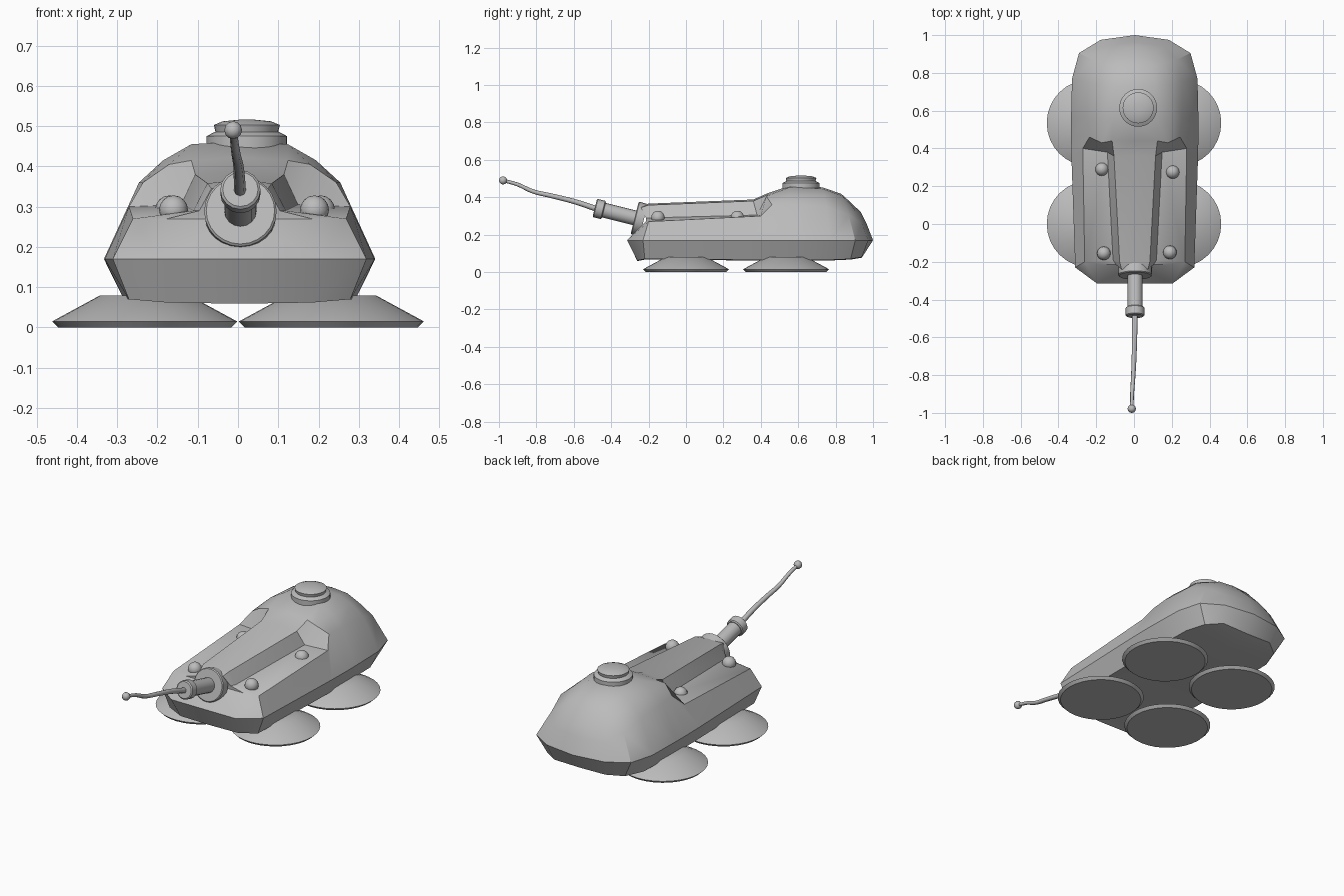
import bpy
import bmesh
import math
from mathutils import Vector

cube = bpy.data.objects.get("Cube")
if cube:
    bpy.data.objects.remove(cube, do_unlink=True)

grey = bpy.data.materials.new("plain_grey")
grey.use_nodes = True
grey.diffuse_color = (0.5, 0.5, 0.5, 1)
grey.node_tree.nodes["Principled BSDF"].inputs["Base Color"].default_value = grey.diffuse_color


def finish(obj, angle=30):
    """Give an object its material and smooth shading with sharp edges kept."""
    obj.data.materials.append(grey)
    bpy.ops.object.select_all(action="DESELECT")
    obj.select_set(True)
    bpy.context.view_layer.objects.active = obj
    bpy.ops.object.shade_smooth_by_angle(angle=math.radians(angle))
    return obj


def add_mesh(name, bm):
    bmesh.ops.recalc_face_normals(bm, faces=bm.faces)
    mesh = bpy.data.meshes.new(name)
    bm.to_mesh(mesh)
    bm.free()
    obj = bpy.data.objects.new(name, mesh)
    bpy.context.collection.objects.link(obj)
    return obj


def lathe(name, profile, location, axis=(0, 0, 1), sides=24):
    """Spin a closed (radius, height) profile around an axis."""
    bm = bmesh.new()
    rings = []
    for radius, height in profile:
        ring = []
        for i in range(sides):
            a = math.tau * i / sides
            ring.append(bm.verts.new((radius * math.cos(a), radius * math.sin(a), height)))
        rings.append(ring)
    for low, high in zip(rings, rings[1:]):
        for i in range(sides):
            j = (i + 1) % sides
            bm.faces.new((low[i], low[j], high[j], high[i]))
    bm.faces.new(rings[0])
    bm.faces.new(rings[-1])
    obj = add_mesh(name, bm)
    obj.location = location
    obj.rotation_euler = Vector(axis).to_track_quat("Z", "Y").to_euler()
    return finish(obj)


def ball(name, radius, location, segments=16):
    bpy.ops.mesh.primitive_uv_sphere_add(
        segments=segments, ring_count=segments // 2, radius=radius, location=location)
    obj = bpy.context.object
    obj.name = name
    return finish(obj, 40)


# Hull: lengthwise rails of the left half, nose to tail, skinned and mirrored
bottom = [(.18, -.26, .062), (.275, -.22, .07), (.285, .35, .065), (.285, .47, .065),
          (.285, .56, .065), (.28, .77, .065), (.24, .88, .07), (.16, .94, .08)]
belt = [(.2, -.315, .17), (.315, -.23, .17), (.335, .35, .17), (.337, .47, .17),
        (.337, .56, .17), (.332, .77, .17), (.295, .905, .17), (.18, .975, .17)]
shoulder = [(.18, -.215, .27), (.265, -.2, .27), (.275, .4, .3), (.24, .46, .36),
            (.25, .56, .36), (.25, .75, .35), (.225, .87, .305), (.15, .94, .26)]
deck = [(.1, -.215, .29), (.115, -.19, .29), (.145, .38, .305), (.175, .43, .405),
        (.19, .56, .415), (.18, .74, .41), (.155, .85, .365), (.11, .91, .32)]
ridge = [(.07, -.24, .345), (.08, -.2, .358), (.11, .36, .38), (.12, .44, .415),
         (.12, .56, .455), (.11, .73, .445), (.095, .83, .41), (.07, .88, .365)]
keel = [(0, y, z - .003) for x, y, z in bottom]
spine = [(0, y, z + .008) for x, y, z in ridge]

bm = bmesh.new()
rails = [[bm.verts.new(p) for p in rail]
         for rail in (keel, bottom, belt, shoulder, deck, ridge, spine)]
for lower, upper in zip(rails, rails[1:]):
    for i in range(len(lower) - 1):
        bm.faces.new((lower[i], lower[i + 1], upper[i + 1], upper[i]))
# Close nose and tail against the middle plane, with a bulging tail
for end, bulge in ((0, 0), (-1, .025)):
    edge = [rail[end] for rail in rails]
    middle = [edge[0]]
    for v in edge[2:5]:
        middle.append(bm.verts.new((0, v.co.y + bulge, v.co.z)))
    middle.append(edge[-1])
    bm.faces.new((edge[0], edge[1], edge[2], middle[1]))
    bm.faces.new((edge[2], edge[3], middle[2], middle[1]))
    bm.faces.new((edge[3], edge[4], middle[3], middle[2]))
    bm.faces.new((edge[4], edge[5], edge[6], middle[3]))
hull = add_mesh("hull", bm)
hull.location.x = .004
mirror = hull.modifiers.new("mirror", "MIRROR")
mirror.use_clip = True
finish(hull, 32)

# Four hover pads under the hull
pad = [(.215, 0), (.23, .015), (.11, .08)]
for side, x in (("left", .232), ("right", -.232)):
    lathe("front_pad_" + side, pad, (x, 0, 0), sides=32)
    lathe("rear_pad_" + side, pad, (x, .535, 0), sides=32)

# Roof hatch: collar, neck and domed lid
lathe("roof_hatch", [(.1, .43), (.1, .475), (.085, .483), (.078, .486), (.082, .503),
                     (.06, .512), (.02, .516)], (.022, .615, 0), sides=32)

# Knobs on the deck
for name, x, y in (("front_left", .19, -.15), ("front_right", -.16, -.155),
                   ("rear_left", .205, .275), ("rear_right", -.17, .29)):
    ball("deck_knob_" + name, .036, (x, y, .292))

# Nose mount, barrel and muzzle ring along one tilted axis
axis = Vector((0, -1, .25)).normalized()
mount = Vector((.006, -.255, .285))
lathe("barrel_mount", [(.088, -.03), (.09, .015), (.085, .02)], mount, axis)
lathe("barrel", [(.04, 0), (.04, .22)], mount, axis, 16)
lathe("muzzle_ring", [(.044, .19), (.05, .195), (.05, .235), (.044, .24)], mount, axis, 16)

# Whip aerial: a tapering tube with a bead at its tip
path = [(.005, -.47, .335), (.003, -.6, .378), (0, -.72, .408),
        (-.005, -.82, .432), (-.01, -.9, .468), (-.012, -.978, .49)]
curve = bpy.data.curves.new("whip_aerial", "CURVE")
curve.dimensions = "3D"
curve.bevel_depth = .015
curve.bevel_resolution = 2
curve.resolution_u = 4
curve.use_fill_caps = True
curve.materials.append(grey)
spline = curve.splines.new("BEZIER")
spline.bezier_points.add(len(path) - 1)
for i, (point, co) in enumerate(zip(spline.bezier_points, path)):
    point.co = co
    point.radius = 1 - .08 * i
    point.handle_left_type = point.handle_right_type = "AUTO"
aerial = bpy.data.objects.new("whip_aerial", curve)
bpy.context.collection.objects.link(aerial)
ball("aerial_tip", .022, path[-1], 12)
